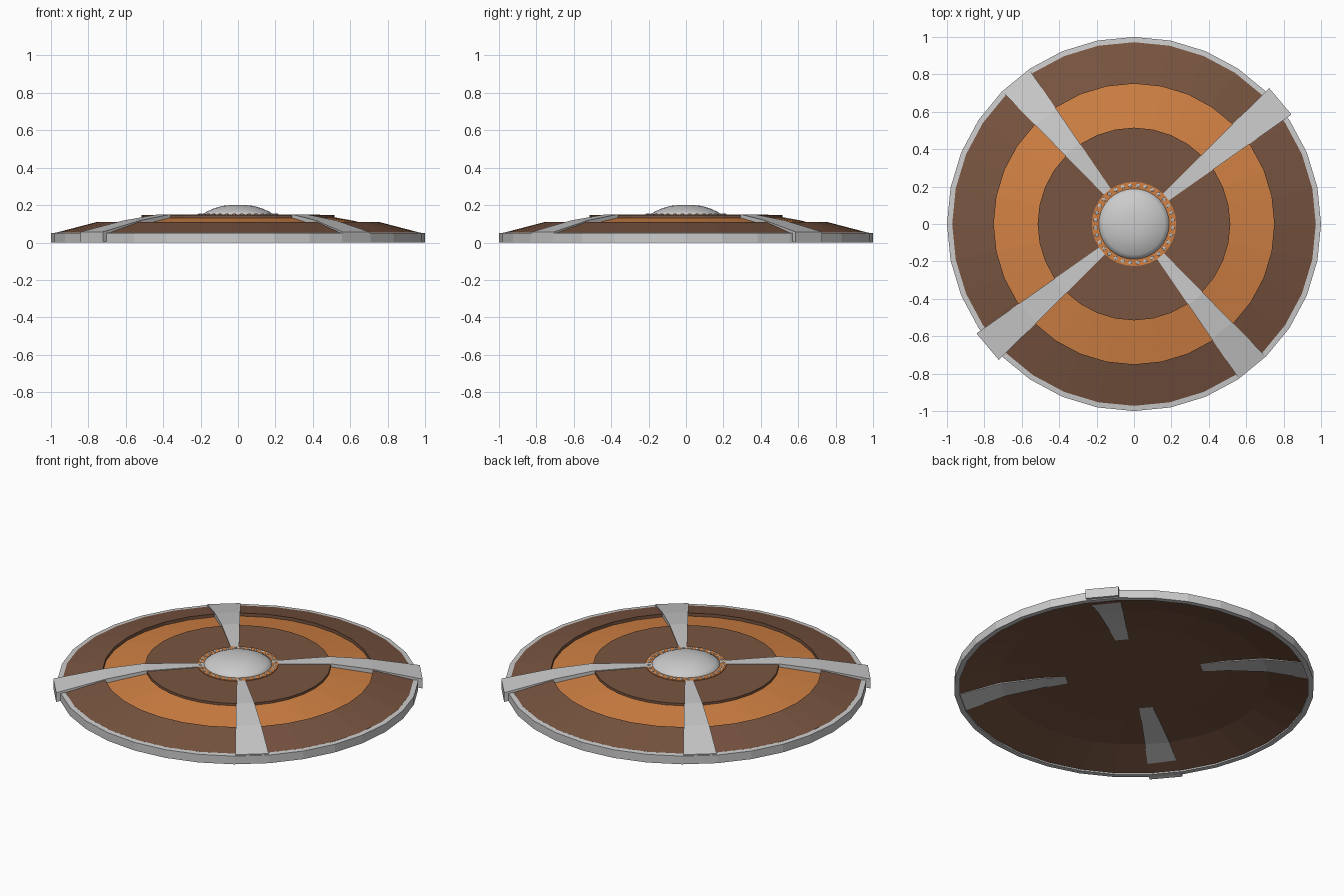
import bpy, bmesh, math
from math import cos, sin, pi, radians

if "Cube" in bpy.data.objects:
    bpy.data.objects.remove(bpy.data.objects["Cube"])


def material(name, rgb):
    m = bpy.data.materials.new(name)
    m.diffuse_color = (*rgb, 1)
    m.use_nodes = True
    m.node_tree.nodes["Principled BSDF"].inputs["Base Color"].default_value = m.diffuse_color
    return m


brown = material("brown_wood", (0.19, 0.09, 0.052))
orange = material("orange_wood", (0.64, 0.22, 0.057))


def finish(name, bm, mat=None, smooth=False):
    bmesh.ops.remove_doubles(bm, verts=bm.verts, dist=1e-5)
    bmesh.ops.recalc_face_normals(bm, faces=bm.faces)
    me = bpy.data.meshes.new(name)
    bm.to_mesh(me)
    bm.free()
    if mat:
        me.materials.append(mat)
    ob = bpy.data.objects.new(name, me)
    bpy.context.collection.objects.link(ob)
    if smooth:
        me.shade_smooth()
    return ob


def lathe(name, profile, mat=None, closed=True, smooth=False, sides=32):
    """Spin an (r, z) profile around the z axis."""
    bm = bmesh.new()
    vs = [bm.verts.new((r, 0, z)) for r, z in profile]
    pairs = list(zip(vs, vs[1:])) + ([(vs[-1], vs[0])] if closed else [])
    edges = [bm.edges.new(p) for p in pairs]
    bmesh.ops.spin(bm, geom=vs + edges, cent=(0, 0, 0), axis=(0, 0, 1),
                   angle=2 * pi, steps=sides, use_merge=False)
    return finish(name, bm, mat, smooth)


# Metal rim
lathe("rim", [(1, 0), (1, 0.05), (0.97, 0.053), (0.97, 0)])

# Outer wooden ring with raised inner lip
lathe("outer_ring", [(0.972, 0.008), (0.972, 0.053), (0.75, 0.111), (0.75, 0.068)], brown)

# Recessed coloured band
lathe("middle_band", [(0.76, 0.072), (0.75, 0.092), (0.515, 0.132), (0.515, 0.092)], orange)

# Hollow wooden backing
lathe("backing", [(0.972, 0.008), (0.75, 0.068), (0.52, 0.087), (0, 0.089)], brown, closed=False)

# Raised central disc
lathe("inner_disc", [(0, 0.095), (0.515, 0.095), (0.515, 0.146), (0, 0.147)], brown, closed=False)

# Boss collar, rivets and dome
lathe("boss_collar", [(0.17, 0.14), (0.225, 0.14), (0.225, 0.151), (0.17, 0.151)], orange)
bm = bmesh.new()
for i in range(32):
    a = 2 * pi * (i + 0.5) / 32
    geo = bmesh.ops.create_icosphere(bm, subdivisions=1, radius=0.012)
    bmesh.ops.scale(bm, vec=(1, 1, 0.5), verts=geo["verts"])
    bmesh.ops.translate(bm, vec=(0.207 * cos(a), 0.207 * sin(a), 0.15), verts=geo["verts"])
finish("boss_rivets", bm)
lathe("boss_dome", [(0.19, 0.143), (0.19, 0.15), (0.165, 0.166), (0.125, 0.184),
                    (0.08, 0.196), (0.04, 0.2), (0, 0.201)], closed=False, smooth=True)


def strap(name, angle, length):
    """Tapered metal strap bent to follow the top of the shield."""
    stations = [(0.18, 0.151, 0.11), (0.37, 0.151, 0.088), (0.52, 0.15, 0.082),
                (0.74, 0.118, 0.062), (length, 0.057, 0.0)]
    a = radians(angle)
    bm = bmesh.new()
    rings = []
    for r, top, bottom in stations:
        w = 0.02 + 0.073 * (r - 0.18) / (length - 0.18)
        rings.append([bm.verts.new((r * cos(a) - s * w * sin(a), r * sin(a) + s * w * cos(a), z))
                      for s, z in ((-1, bottom), (1, bottom), (1, top), (-1, top))])
    for p, q in zip(rings, rings[1:]):
        for i in range(4):
            j = (i + 1) % 4
            bm.faces.new((p[i], p[j], q[j], q[i]))
    bm.faces.new(rings[0])
    bm.faces.new(rings[-1])
    finish(name, bm)


# Four straps, opposite ones equal
for i, (angle, length) in enumerate([(40, 1.021), (129.5, 0.991), (220, 1.021), (309.5, 0.991)]):
    strap(f"strap_{i + 1}", angle, length)
